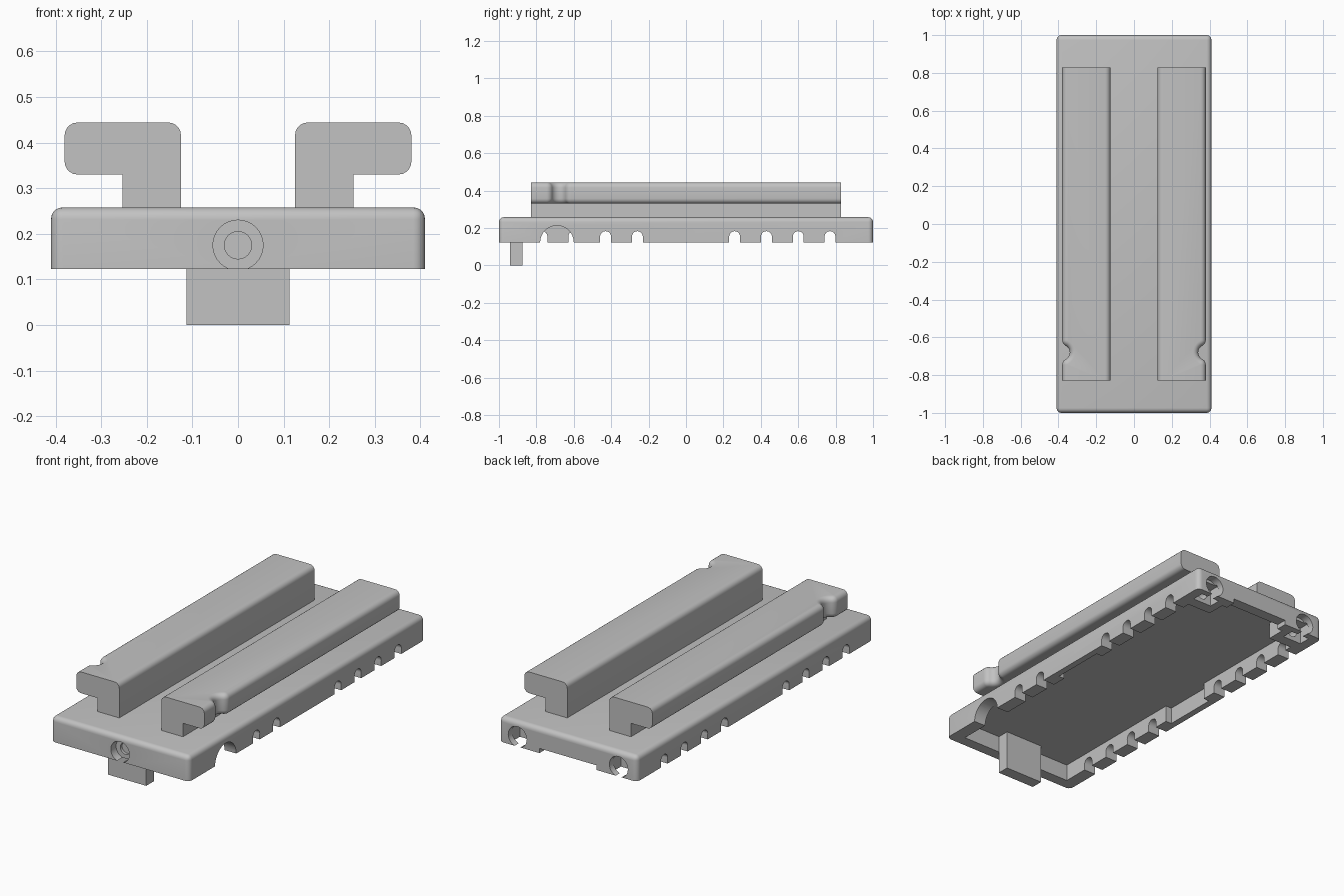
import bpy, bmesh
from math import sin, cos, pi, radians, sqrt, atan2
from mathutils import Matrix, Vector

cube = bpy.data.objects.get("Cube")
if cube:
    bpy.data.objects.remove(cube, do_unlink=True)

GREY = (0.54, 0.54, 0.54, 1)
grey = bpy.data.materials.new("mid_grey")
grey.use_nodes = True
grey.diffuse_color = GREY
grey.node_tree.nodes["Principled BSDF"].inputs["Base Color"].default_value = GREY


def make(name, bm):
    bmesh.ops.recalc_face_normals(bm, faces=bm.faces)
    mesh = bpy.data.meshes.new(name)
    bm.to_mesh(mesh)
    bm.free()
    mesh.materials.append(grey)
    ob = bpy.data.objects.new(name, mesh)
    bpy.context.collection.objects.link(ob)
    return ob


def activate(ob):
    bpy.ops.object.select_all(action='DESELECT')
    ob.select_set(True)
    bpy.context.view_layer.objects.active = ob


def box_bm(lo, hi):
    bm = bmesh.new()
    bmesh.ops.create_cube(bm, size=1)
    for v in bm.verts:
        v.co = Vector([lo[i] if v.co[i] < 0 else hi[i] for i in range(3)])
    return bm


def box(name, lo, hi):
    return make(name, box_bm(lo, hi))


def rod(centre, radius, depth, axis):
    bm = bmesh.new()
    turn = Matrix.Rotation(pi / 2, 4, 'Y' if axis == 'X' else 'X')
    bmesh.ops.create_cone(bm, cap_ends=True, segments=32, radius1=radius, radius2=radius,
                          depth=depth, matrix=Matrix.Translation(centre) @ turn)
    return make("cutter", bm)


def cut(ob, cutter):
    mod = ob.modifiers.new("cut", 'BOOLEAN')
    mod.operation = 'DIFFERENCE'
    mod.solver = 'EXACT'
    mod.object = cutter
    activate(ob)
    bpy.ops.object.modifier_apply(modifier=mod.name)
    bpy.data.objects.remove(cutter, do_unlink=True)


def smooth(ob):
    activate(ob)
    bpy.ops.object.shade_smooth_by_angle(angle=radians(35))


# Base shell: rounded top and upright edges, flat underside
BOTTOM, TOP, CEILING = 0.123, 0.258, 0.213
bm = box_bm((-0.41, -1, BOTTOM), (0.41, 1, TOP))
edges = [e for e in bm.edges if max(v.co.z for v in e.verts) > 0.2]
bmesh.ops.bevel(bm, geom=edges, offset=0.026, segments=5, profile=0.5, affect='EDGES')
base = make("base_shell", bm)

# Hollow underside, with corner blocks left at the back and thinner walls midway
cut(base, box("cutter", (-0.34, -0.94, 0), (0.34, 0.84, CEILING)))
cut(base, box("cutter", (-0.2, 0.8, 0), (0.2, 0.94, CEILING)))
cut(base, box("cutter", (-0.375, -0.15, 0), (0.375, 0.15, CEILING)))
cut(base, box("cutter", (-0.17, 0.9, 0), (0.17, 1.1, 0.148)))

# Arched notches in the side walls, and one wide arch at the front left
for side in (-1, 1):
    for y in (-0.77, -0.6, -0.43, -0.26, 0.26, 0.43, 0.6, 0.77):
        if side > 0 and y < -0.5:
            continue
        cut(base, rod((side * 0.39, y, 0.154), 0.029, 0.14, 'X'))
        xs = sorted((side * 0.32, side * 0.46))
        cut(base, box("cutter", (xs[0], y - 0.0288, 0), (xs[1], y + 0.0288, 0.154)))
cut(base, rod((0.39, -0.69, BOTTOM), 0.09, 0.14, 'X'))

# Screw holes with wide mouths: one in front, two at the back opening into slots
for x, y in ((0, -1), (-0.3, 1), (0.3, 1)):
    cut(base, rod((x, y, 0.175), 0.055, 0.09, 'Y'))
    cut(base, rod((x, y, 0.175), 0.03, 0.36 if y > 0 else 0.13, 'Y'))
    if y > 0:
        cut(base, box("cutter", (x - 0.056, 0.9, 0), (x + 0.056, 0.965, CEILING)))
smooth(base)

# Tab hanging below the front wall
box("front_tab", (-0.113, -0.94, 0), (0.113, -0.875, CEILING + 0.01))


# Top outline of the flange, with a rounded thumb notch in its outer edge
def arc(cx, cy, r, a0, a1, n):
    return [(cx + r * cos(a0 + (a1 - a0) * i / n), cy + r * sin(a0 + (a1 - a0) * i / n))
            for i in range(n + 1)]


INNER, OUTER, END = 0.125, 0.38, 0.828
R_NOTCH, R_LIP, Y_NOTCH = 0.04, 0.034, -0.68
dy = sqrt((R_NOTCH + R_LIP) ** 2 - R_LIP ** 2)
a = atan2(dy, R_LIP)
notch = arc(OUTER - R_LIP, Y_NOTCH - dy, R_LIP, 0, a, 8)
notch += arc(OUTER, Y_NOTCH, R_NOTCH, pi + a, pi - a, 14)[1:-1]
notch += arc(OUTER - R_LIP, Y_NOTCH + dy, R_LIP, -a, 0, 8)
outline = [(INNER, -END), (OUTER, -END)] + notch + [(OUTER, END), (INNER, END)]


def flange(name, side):
    low, high = 0.33, 0.444
    bm = bmesh.new()
    face = bm.faces.new([bm.verts.new((side * x, y, low)) for x, y in outline])
    for v in bmesh.ops.extrude_face_region(bm, geom=[face])["geom"]:
        if isinstance(v, bmesh.types.BMVert):
            v.co.z = high
    bmesh.ops.recalc_face_normals(bm, faces=bm.faces)
    rounded = []
    for e in bm.edges:
        p, q = (v.co for v in e.verts)
        level = abs(p.z - q.z) < 1e-5
        at_end = abs(p.y - q.y) < 1e-5 and abs(p.y) > END - 0.01
        inner_low = p.z < 0.35 and abs(p.x) < 0.13 and abs(q.x) < 0.13
        if level and not at_end and not inner_low:
            rounded.append(e)
    bmesh.ops.bevel(bm, geom=rounded, offset=0.028, segments=5, profile=0.5, affect='EDGES')
    smooth(make(name, bm))


# Two mirrored rails, each a stem carrying an overhanging flange
for side, label in ((1, "left"), (-1, "right")):
    flange(label + "_rail_flange", side)
    xs = sorted((side * INNER, side * 0.253))
    box(label + "_rail_stem", (xs[0], -END, TOP - 0.01), (xs[1], END, 0.331))
